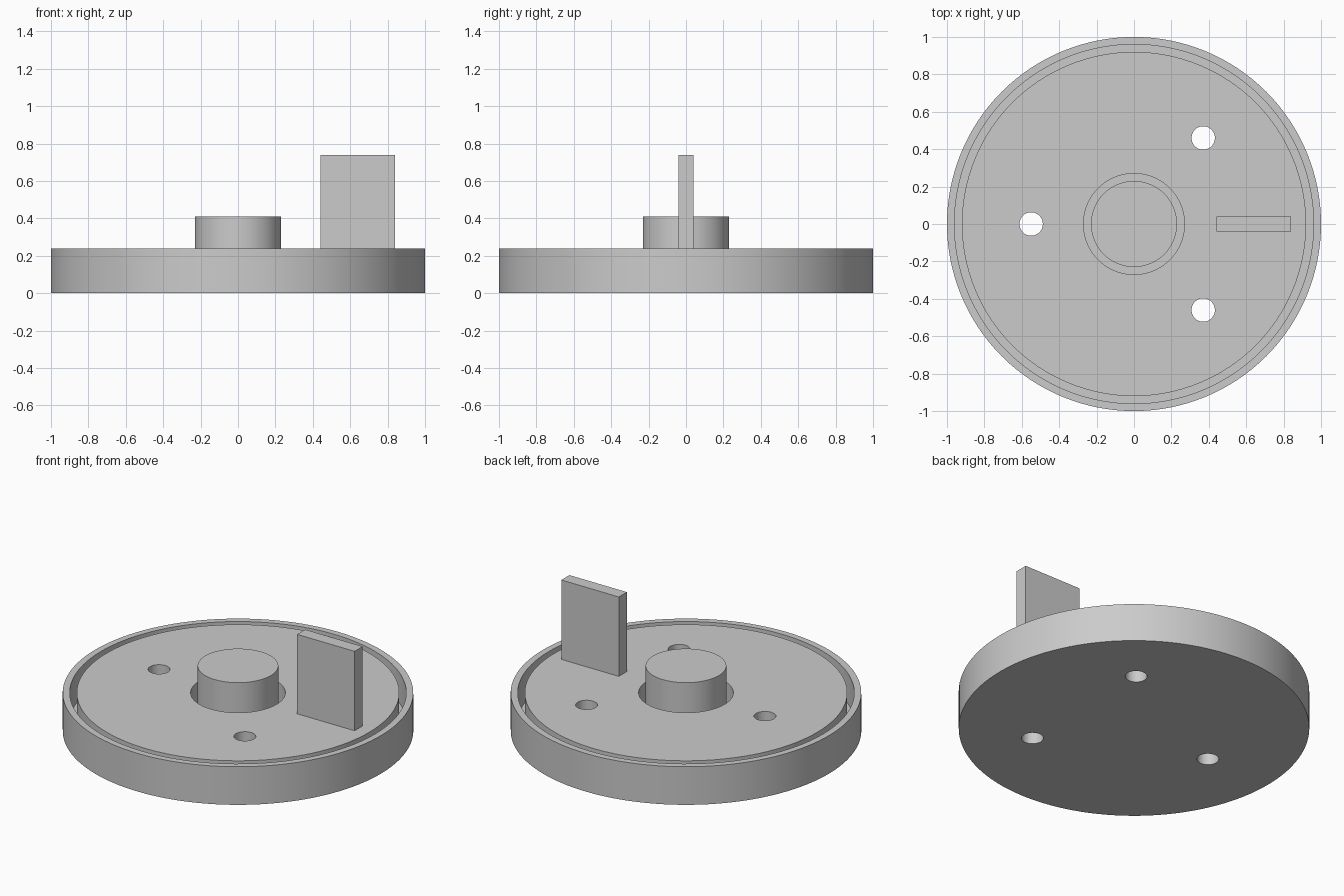
import bpy, bmesh, math
from mathutils import Matrix

cube = bpy.data.objects.get("Cube")
if cube:
    bpy.data.objects.remove(cube, do_unlink=True)

TOP, FLOOR, SEGMENTS = 0.24, 0.05, 128

grey = bpy.data.materials.new("light grey")
grey.use_nodes = True
colour = (0.6, 0.6, 0.6, 1)
grey.diffuse_color = colour
grey.node_tree.nodes["Principled BSDF"].inputs["Base Color"].default_value = colour


def finish(name, bm):
    """Turn a bmesh into a named grey object."""
    bmesh.ops.recalc_face_normals(bm, faces=bm.faces)
    mesh = bpy.data.meshes.new(name)
    bm.to_mesh(mesh)
    bm.free()
    mesh.materials.append(grey)
    obj = bpy.data.objects.new(name, mesh)
    bpy.context.collection.objects.link(obj)
    return obj


def lathe(name, profile):
    """Spin a radius/height profile around the z axis."""
    bm = bmesh.new()
    verts = [bm.verts.new((r, 0, z)) for r, z in profile]
    edges = [bm.edges.new(pair) for pair in zip(verts, verts[1:])]
    bmesh.ops.spin(bm, geom=verts + edges, cent=(0, 0, 0), axis=(0, 0, 1),
                   angle=math.tau, steps=SEGMENTS, use_merge=True)
    bmesh.ops.remove_doubles(bm, verts=bm.verts, dist=0.0001)
    return finish(name, bm)


def smooth(obj):
    bpy.ops.object.select_all(action="DESELECT")
    obj.select_set(True)
    bpy.context.view_layer.objects.active = obj
    bpy.ops.object.shade_smooth_by_angle(angle=math.radians(30))


# Round base with a rim groove and a central well
base = lathe("base", [(0, 0), (1, 0), (1, TOP), (0.96, TOP), (0.96, FLOOR),
                      (0.92, FLOOR), (0.92, TOP), (0.27, TOP),
                      (0.27, FLOOR), (0, FLOOR)])

# Three through holes
bm = bmesh.new()
for x, y in [(-0.55, 0), (0.37, 0.46), (0.37, -0.46)]:
    bmesh.ops.create_cone(bm, cap_ends=True, segments=48, radius1=0.0625,
                          radius2=0.0625, depth=1,
                          matrix=Matrix.Translation((x, y, 0)))
cutter = finish("hole_cutter", bm)
cutter.hide_render = True
cut = base.modifiers.new("holes", "BOOLEAN")
cut.operation = "DIFFERENCE"
cut.solver = "EXACT"
cut.object = cutter
bpy.context.view_layer.objects.active = base
bpy.ops.object.modifier_apply(modifier=cut.name)
bpy.data.objects.remove(cutter, do_unlink=True)
smooth(base)

# Central hub standing in the well
hub = lathe("hub", [(0, FLOOR - 0.01), (0.23, FLOOR - 0.01), (0.23, 0.41), (0, 0.41)])
smooth(hub)

# Upright fin on the left side
bm = bmesh.new()
bmesh.ops.create_cube(bm, size=1, matrix=Matrix.Translation((0.64, 0, 0.47))
                      @ Matrix.Diagonal((0.4, 0.08, 0.54, 1)))
finish("fin", bm)
